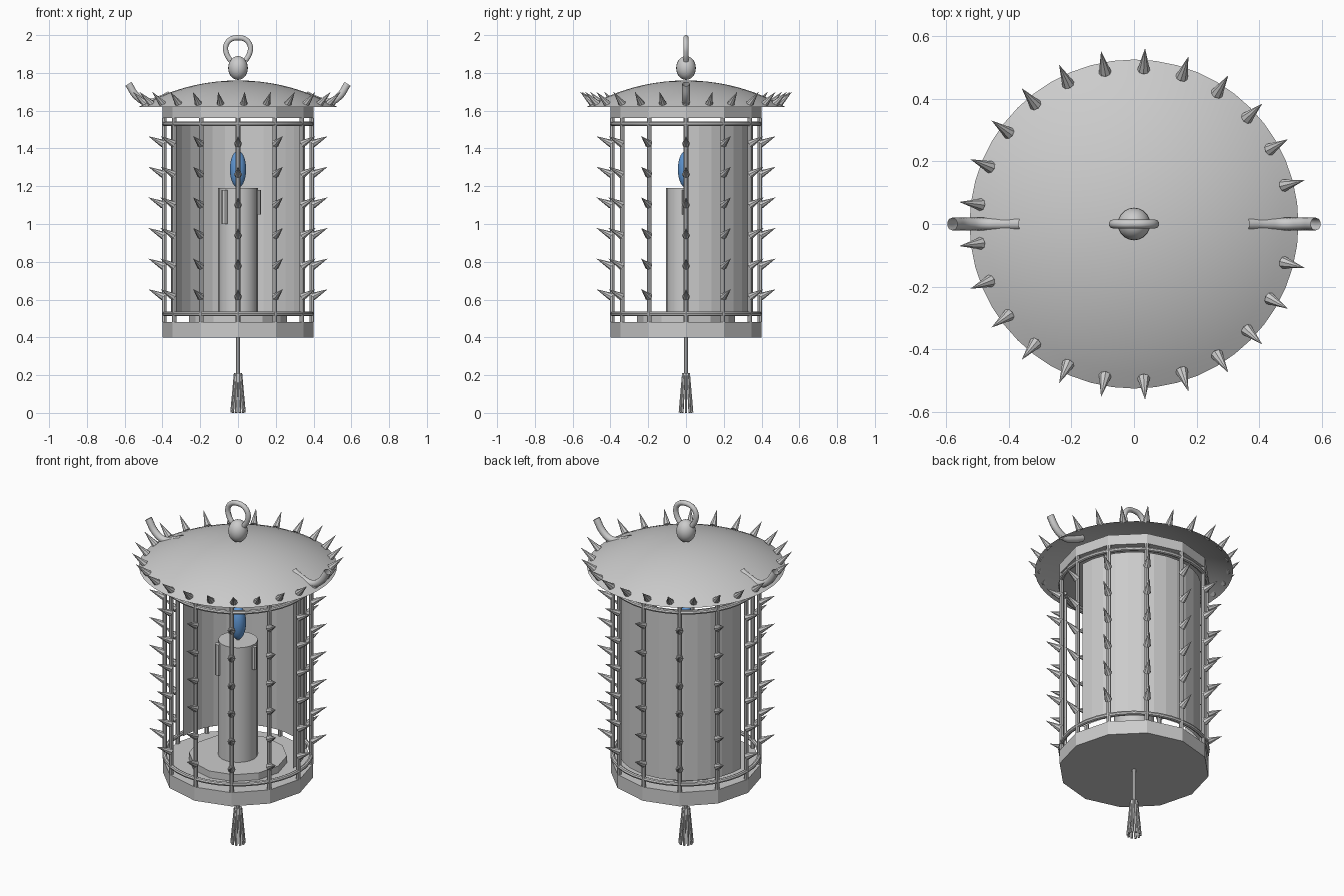
import bpy, bmesh, math
from mathutils import Vector, Matrix

if "Cube" in bpy.data.objects:
    bpy.data.objects.remove(bpy.data.objects["Cube"])


def finish(name, bm, smooth=False):
    me = bpy.data.meshes.new(name)
    bm.to_mesh(me)
    bm.free()
    ob = bpy.data.objects.new(name, me)
    bpy.context.collection.objects.link(ob)
    if smooth:
        bpy.ops.object.select_all(action='DESELECT')
        ob.select_set(True)
        bpy.context.view_layer.objects.active = ob
        bpy.ops.object.shade_smooth_by_angle(angle=math.radians(40))
    return ob


def rod(bm, a, b, r1, r2, n):
    """Cone or cylinder from a to b."""
    a, b = Vector(a), Vector(b)
    d = b - a
    rot = Matrix() if d.normalized().z > 0.9999 else d.to_track_quat('Z', 'Y').to_matrix().to_4x4()
    bmesh.ops.create_cone(bm, cap_ends=True, segments=n, radius1=r1, radius2=r2,
                          depth=d.length, matrix=Matrix.Translation((a + b) / 2) @ rot)


def solid(name, z0, z1, r, n, smooth=False, x=0, y=0):
    bm = bmesh.new()
    rod(bm, (x, y, z0), (x, y, z1), r, r, n)
    return finish(name, bm, smooth)


def polar(r, a, z):
    return (r * math.cos(a), r * math.sin(a), z)


def lathe(name, profile, n, sweep=2 * math.pi, smooth=True):
    """Revolve (radius, z) points around the z axis."""
    bm = bmesh.new()
    vs = [bm.verts.new((r, 0, z)) for r, z in profile]
    es = [bm.edges.new(p) for p in zip(vs, vs[1:])]
    bmesh.ops.spin(bm, geom=vs + es, cent=(0, 0, 0), axis=(0, 0, 1), angle=sweep, steps=n)
    bmesh.ops.remove_doubles(bm, verts=bm.verts, dist=1e-5)
    bmesh.ops.recalc_face_normals(bm, faces=bm.faces)
    return finish(name, bm, smooth)


def ball(name, z, rx, rz):
    bm = bmesh.new()
    bmesh.ops.create_uvsphere(bm, u_segments=20, v_segments=14, radius=1,
                              matrix=Matrix.Translation((0, 0, z)) @ Matrix.Diagonal((rx, rx, rz, 1)))
    return finish(name, bm, True)


def bent_tube(name, pts, r):
    cu = bpy.data.curves.new(name, 'CURVE')
    cu.dimensions = '3D'
    cu.bevel_depth = r
    cu.bevel_resolution = 3
    cu.resolution_u = 6
    sp = cu.splines.new('BEZIER')
    sp.bezier_points.add(len(pts) - 1)
    for bp, (x, z) in zip(sp.bezier_points, pts):
        bp.co = (x, 0, z)
        bp.handle_left_type = bp.handle_right_type = 'AUTO'
    ob = bpy.data.objects.new(name, cu)
    bpy.context.collection.objects.link(ob)


# Twelve-sided base, top plate and candle dish
solid("base", 0.40, 0.48, 0.40, 12)
solid("top_plate", 1.56, 1.62, 0.40, 12)
solid("candle_dish", 0.48, 0.52, 0.26, 12)

# Cage bars and their thorns
bars, thorns = bmesh.new(), bmesh.new()
for i in range(12):
    a = math.radians(30 * i)
    rod(bars, polar(0.39, a, 0.48), polar(0.39, a, 1.56), 0.012, 0.012, 8)
    for j in range(6):
        z = 0.615 + 0.162 * j
        rod(thorns, polar(0.395, a, z), polar(0.475, a, z + 0.04), 0.021, 0, 8)
finish("cage_bars", bars, True)
finish("cage_thorns", thorns)

# Cage rails
for name, z in (("lower_rail", 0.525), ("upper_rail", 1.53)):
    ring = [(0.39 + 0.012 * math.cos(t * math.pi / 4), z + 0.012 * math.sin(t * math.pi / 4)) for t in range(9)]
    lathe(name, ring, 36)

# Curved back panel
lathe("back_panel", [(0.355, 0.53), (0.355, 1.53)], 16, math.pi, False)

# Candle, drips, wick and flame
solid("candle", 0.52, 1.19, 0.105, 20, True)
solid("long_drip", 1.0, 1.18, 0.017, 8, True, -0.07, -0.085)
solid("short_drip", 1.05, 1.18, 0.015, 8, True, 0.107, -0.005)
solid("wick", 1.18, 1.24, 0.008, 8, True)
flame = ball("flame", 1.29, 0.043, 0.098)
mat = bpy.data.materials.new("blue_flame")
mat.diffuse_color = (0.12, 0.32, 0.68, 1)
mat.use_nodes = True
mat.node_tree.nodes["Principled BSDF"].inputs["Base Color"].default_value = mat.diffuse_color
flame.data.materials.append(mat)

# Domed roof shell
R = 1.054
arc = math.asin(0.525 / R)
lathe("roof", [(R * math.sin(arc * k / 10), 1.76 - R + R * math.cos(arc * k / 10)) for k in range(11)], 48)

# Roof rim spikes
bm = bmesh.new()
for i in range(25):
    a = 2 * math.pi * i / 25
    rod(bm, polar(0.493, a, 1.636), polar(0.562, a, 1.70), 0.02, 0, 8)
finish("roof_spikes", bm)

# Curled roof horns
for side, s in (("left", -1), ("right", 1)):
    bent_tube(side + "_horn", [(s * x, z) for x, z in
              ((0.36, 1.685), (0.42, 1.657), (0.48, 1.645), (0.535, 1.675), (0.58, 1.742))], 0.02)

# Finial and hanging loop
ball("finial", 1.826, 0.052, 0.063)
half = [(0.04, 1.865), (0.06, 1.90), (0.065, 1.94), (0.042, 1.975)]
bent_tube("hanging_loop", half + [(0, 1.986)] + [(-x, z) for x, z in reversed(half)], 0.0145)

# Tassel cord and strands
solid("tassel_cord", 0.19, 0.40, 0.011, 8, True)
bm = bmesh.new()
for i in range(10):
    a = 2 * math.pi * i / 10
    rod(bm, polar(0.034, a, 0.001), polar(0.015, a, 0.21), 0.007, 0.007, 6)
finish("tassel_strands", bm, True)
